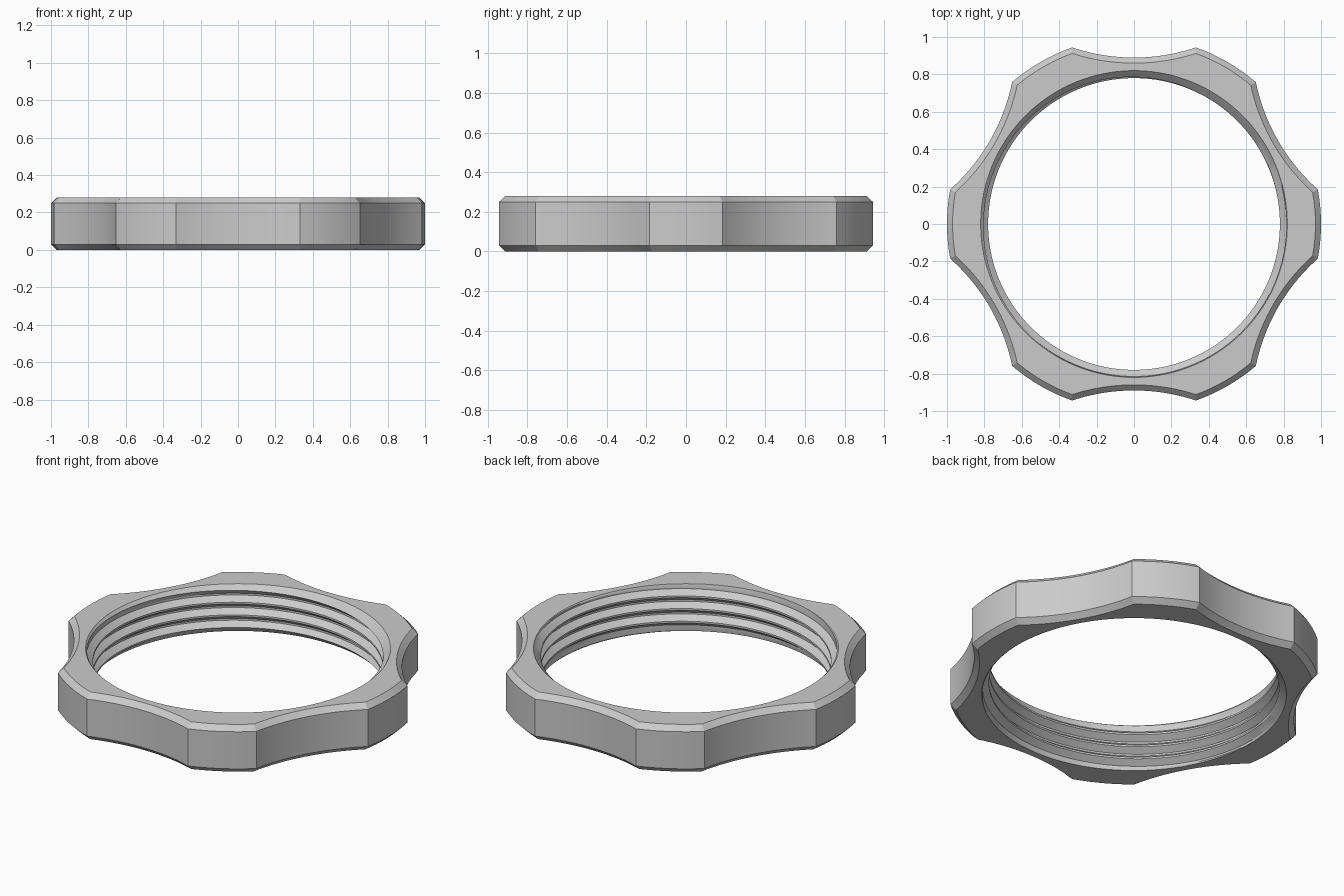
import bpy, bmesh
from math import acos, asin, sin, cos, pi, radians

cube = bpy.data.objects.get("Cube")
if cube:
    bpy.data.objects.remove(cube)

HEIGHT, BEVEL, LOBES = 0.28, 0.03, 6
SCALLOP_CENTRE, SCALLOP_RADIUS = 1.94, 1.05
CREST, ROOT, MOUTH, PITCH = 0.78, 0.815, 0.82, 0.075
LOBE_STEPS, SCALLOP_STEPS = 8, 24


def outline(inset):
    """Polar points of the scalloped outline, pulled inward by inset."""
    rim, cut, d = 1 - inset, SCALLOP_RADIUS + inset, SCALLOP_CENTRE
    half = acos((d * d + rim * rim - cut * cut) / (2 * d * rim))
    lobe = pi / LOBES - half
    points = []
    for n in range(LOBES):
        middle = n * 2 * pi / LOBES
        for i in range(LOBE_STEPS):
            points.append((middle - lobe + 2 * lobe * i / LOBE_STEPS, rim))
        for i in range(SCALLOP_STEPS):
            t = half * (2 * i / SCALLOP_STEPS - 1)
            r = d * cos(t) - (cut * cut - (d * sin(t)) ** 2) ** 0.5
            points.append((middle + pi / LOBES + t, r))
    return points


bm = bmesh.new()


def ring(points, z):
    return [bm.verts.new((r * cos(a), r * sin(a), z)) for a, r in points]


def bridge(lower, upper):
    n = len(lower)
    for i in range(n):
        j = (i + 1) % n
        bm.faces.new((lower[i], lower[j], upper[j], upper[i]))


# Bevelled scalloped outside and flat annular faces
full, small = outline(0), outline(BEVEL)
mouth = [(a, MOUTH) for a, r in small]
rings = [ring(mouth, 0), ring(small, 0), ring(full, BEVEL),
         ring(full, HEIGHT - BEVEL), ring(small, HEIGHT), ring(mouth, HEIGHT)]
for lower, upper in zip(rings, rings[1:]):
    bridge(lower, upper)

# Helical internal thread, chamfered at both mouths
profile = [(0, CREST), (0.14, CREST), (0.5, ROOT), (0.64, ROOT)]
turns = int(HEIGHT / PITCH) + 2
angles = [a for a, r in small]
start = angles[0]
columns = []
for a in angles + [start + 2 * pi]:
    column = [bm.verts.new((MOUTH * cos(a), MOUTH * sin(a), 0))]
    for turn in range(-2, turns):
        for fraction, radius in profile:
            z = PITCH * (turn + fraction + (a - start) / (2 * pi))
            z = min(max(z, 0), HEIGHT)
            r = max(radius, MOUTH - min(z, HEIGHT - z))
            if z in (0, HEIGHT):
                r = MOUTH
            column.append(bm.verts.new((r * cos(a), r * sin(a), z)))
    column.append(bm.verts.new((MOUTH * cos(a), MOUTH * sin(a), HEIGHT)))
    columns.append(column)
for left, right in zip(columns, columns[1:]):
    for k in range(len(left) - 1):
        corners = (left[k], left[k + 1], right[k + 1], right[k])
        if max(v.co.z for v in corners) - min(v.co.z for v in corners) > 1e-6:
            bm.faces.new(corners)

bmesh.ops.remove_doubles(bm, verts=bm.verts[:], dist=1e-5)
loose = [v for v in bm.verts if not v.link_faces]
bmesh.ops.delete(bm, geom=loose, context='VERTS')
bmesh.ops.recalc_face_normals(bm, faces=bm.faces[:])

mesh = bpy.data.meshes.new("threaded_lock_ring")
bm.to_mesh(mesh)
bm.free()
nut = bpy.data.objects.new("threaded_lock_ring", mesh)
bpy.context.collection.objects.link(nut)

# Plain grey finish
grey = bpy.data.materials.new("light_grey")
grey.use_nodes = True
colour = (0.6, 0.6, 0.6, 1)
grey.diffuse_color = colour
grey.node_tree.nodes["Principled BSDF"].inputs["Base Color"].default_value = colour
mesh.materials.append(grey)

bpy.ops.object.select_all(action='DESELECT')
nut.select_set(True)
bpy.context.view_layer.objects.active = nut
bpy.ops.object.shade_smooth_by_angle(angle=radians(25))
